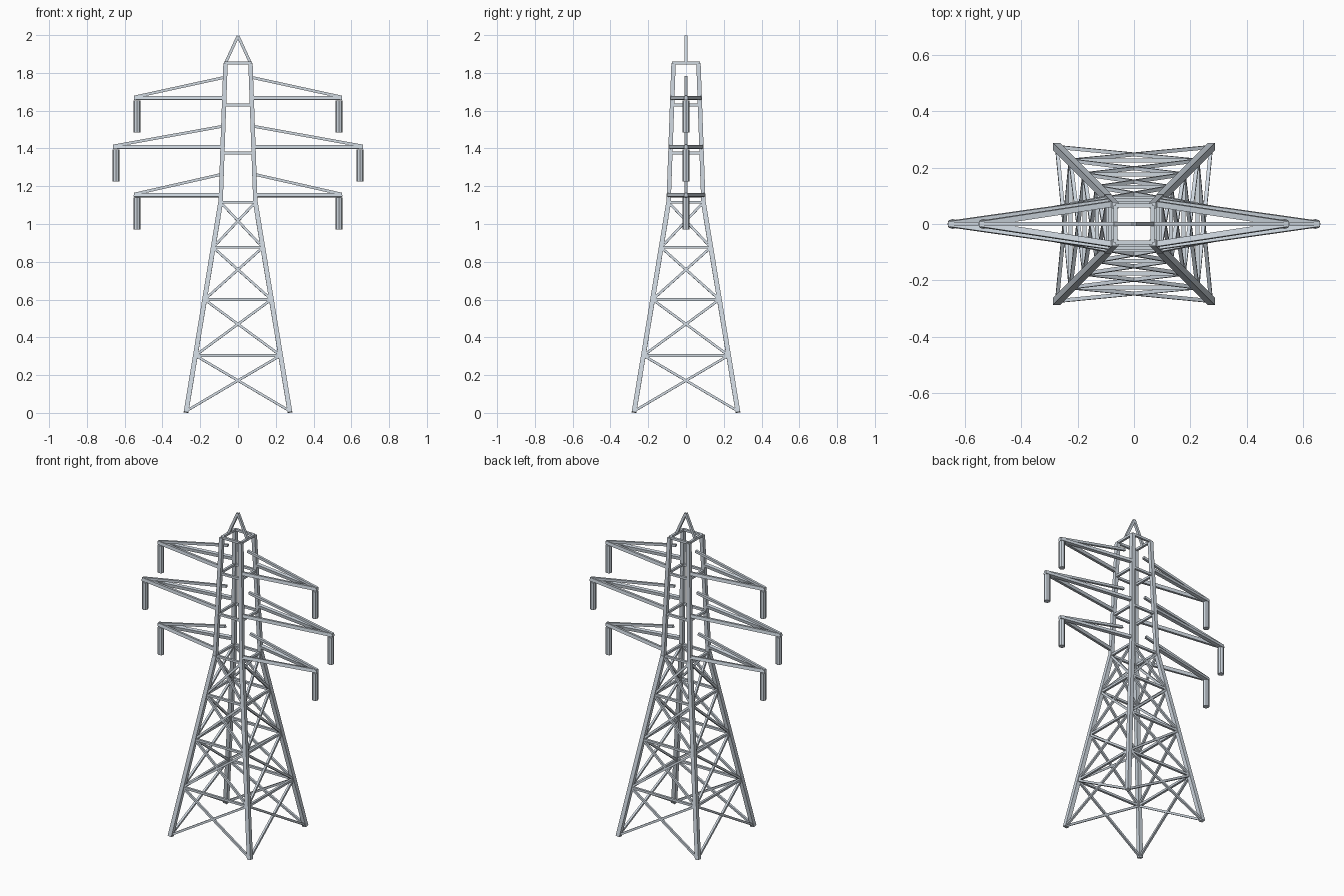
import bpy, bmesh
from mathutils import Vector, Matrix

if "Cube" in bpy.data.objects:
    bpy.data.objects.remove(bpy.data.objects["Cube"])

steel = bpy.data.materials.new("galvanised_steel")
steel.diffuse_color = (0.62, 0.68, 0.74, 1)
steel.use_nodes = True
steel.node_tree.nodes["Principled BSDF"].inputs["Base Color"].default_value = steel.diffuse_color
UP = Vector((0, 0, 1))


def bars(name, segments, width, sides=4):
    """One object made of square (or many-sided) bars between point pairs."""
    bm = bmesh.new()
    for a, b in segments:
        a, b = Vector(a), Vector(b)
        d = b - a
        mat = Matrix.Translation((a + b) / 2) @ UP.rotation_difference(d).to_matrix().to_4x4()
        if sides == 4:
            bmesh.ops.create_cube(bm, size=1, matrix=mat @ Matrix.Diagonal((width, width, d.length, 1)))
        else:
            bmesh.ops.create_cone(bm, cap_ends=True, segments=sides, radius1=width / 2,
                                  radius2=width / 2, depth=d.length, matrix=mat)
    me = bpy.data.meshes.new(name)
    bm.to_mesh(me)
    bm.free()
    me.materials.append(steel)
    ob = bpy.data.objects.new(name, me)
    bpy.context.collection.objects.link(ob)
    return ob


BASE, WAIST, TOP = (0.003, 0.275), (1.115, 0.092), (1.852, 0.066)


def half_width(z):
    (z0, w0), (z1, w1) = (BASE, WAIST) if z <= WAIST[0] else (WAIST, TOP)
    return w0 + (w1 - w0) * (z - z0) / (z1 - z0)


CORNERS = [(-1, -1), (1, -1), (1, 1), (-1, 1)]
FACES = [(CORNERS[i], CORNERS[(i + 1) % 4]) for i in range(4)]


def on_leg(c, z):
    w = half_width(z)
    return (c[0] * w, c[1] * w, z)


# Four legs, bent at the waist
bars("lower_legs", [(on_leg(c, BASE[0]), on_leg(c, WAIST[0])) for c in CORNERS], 0.025)
bars("upper_legs", [(on_leg(c, WAIST[0]), on_leg(c, TOP[0])) for c in CORNERS], 0.023)

# Horizontal frames around the tower
levels = [0.304, 0.6, 0.876, 1.115, 1.376, 1.63, 1.852]
bars("horizontal_frames", [(on_leg(a, z), on_leg(b, z)) for z in levels for a, b in FACES], 0.014)

# Cross bracing on each face of the lower body
panels = list(zip([0.01] + levels[:3], levels[:4]))
bars("cross_braces", [seg for lo, hi in panels for a, b in FACES
                      for seg in ((on_leg(a, lo), on_leg(b, hi)), (on_leg(b, lo), on_leg(a, hi)))], 0.013)

# Cross arms: two lower chords, one upper tie and a hanging insulator per side
for label, z, reach in (("lower", 1.153, 0.55), ("middle", 1.408, 0.66), ("upper", 1.667, 0.55)):
    chords, ties, hangers = [], [], []
    for s in (-1, 1):
        tip = (s * reach, 0, z)
        chords += [(on_leg((s, t), z), tip) for t in (-1, 1)]
        ties.append(((s * half_width(z + 0.11), 0, z + 0.11), (s * reach, 0, z + 0.005)))
        x = s * (reach - 0.015)
        hangers.append(((x, 0, z - 0.183), (x, 0, z - 0.013)))
    bars(label + "_arm_chords", chords, 0.02)
    bars(label + "_arm_ties", ties, 0.015)
    bars(label + "_insulators", hangers, 0.037, 8)

# Pointed peak
bars("peak", [((s * TOP[1], 0, TOP[0]), (0, 0, 1.996)) for s in (-1, 1)], 0.015)
